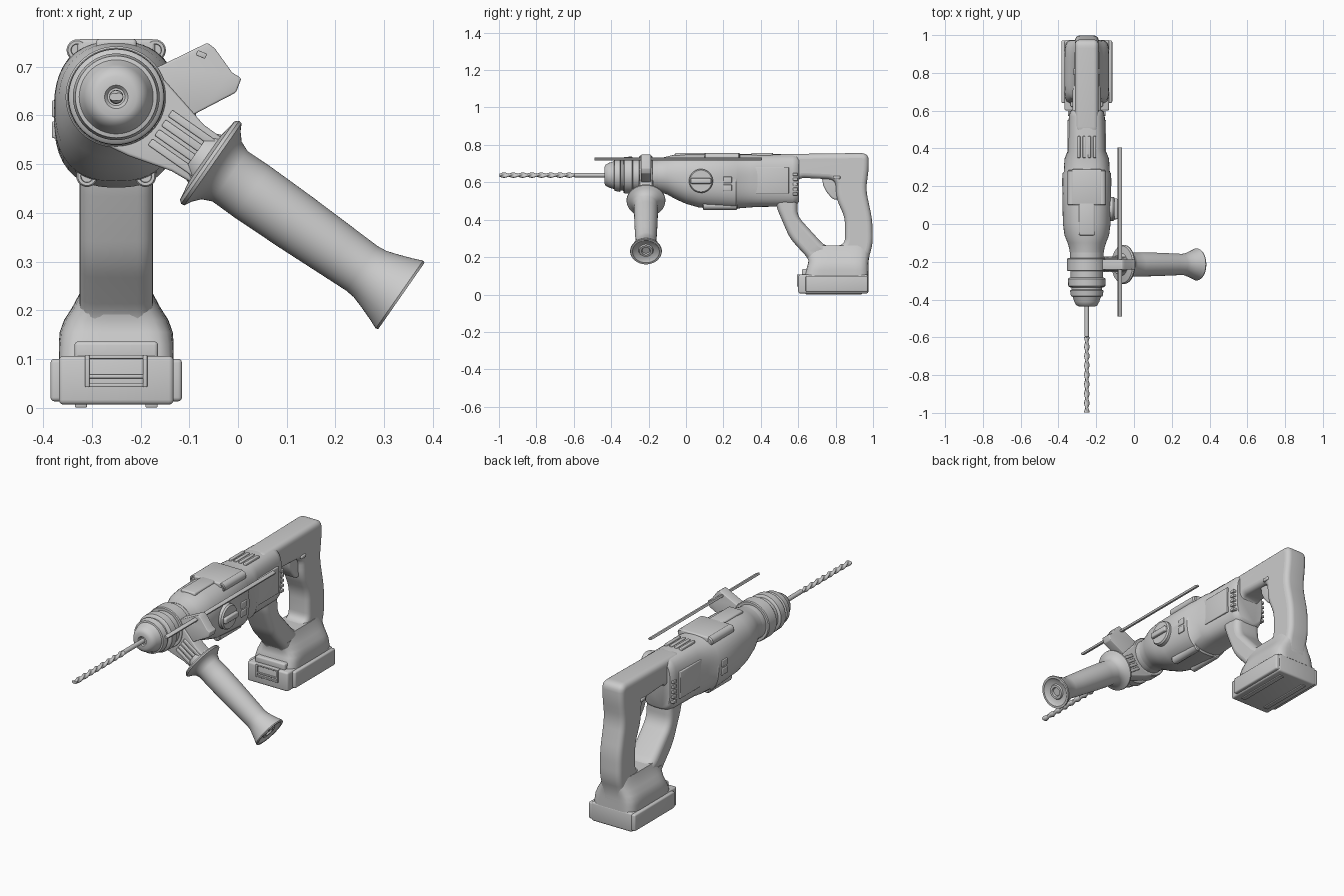
import bpy, bmesh
from math import sin, cos, pi, radians
from mathutils import Vector, Matrix

if "Cube" in bpy.data.objects:
    bpy.data.objects.remove(bpy.data.objects["Cube"])

CX, AZ = -0.25, 0.638          # tool axis


def finish(name, bm, angle=35):
    bmesh.ops.recalc_face_normals(bm, faces=bm.faces[:])
    me = bpy.data.meshes.new(name)
    bm.to_mesh(me)
    bm.free()
    return place(name, me, angle)


def place(name, me, angle=35):
    for p in me.polygons:
        p.use_smooth = True
    me.set_sharp_from_angle(angle=radians(angle))
    ob = bpy.data.objects.new(name, me)
    bpy.context.collection.objects.link(ob)
    return ob


def loft(name, rings, angle=35):
    bm = bmesh.new()
    vs = [[bm.verts.new(p) for p in r] for r in rings]
    n = len(vs[0])
    for a, b in zip(vs, vs[1:]):
        for i in range(n):
            j = (i + 1) % n
            bm.faces.new((a[i], a[j], b[j], b[i]))
    bm.faces.new(vs[0])
    bm.faces.new(vs[-1])
    return finish(name, bm, angle)


def lathe(name, origin, axis, prof, n=40):
    o, d = Vector(origin), Vector(axis).normalized()
    u = d.orthogonal().normalized()
    v = d.cross(u)
    return loft(name, [[o + d * t + (u * cos(2 * pi * i / n) + v * sin(2 * pi * i / n)) * r
                        for i in range(n)] for t, r in prof])


def superellipse(a, b, e, n=48):
    out = []
    for i in range(n):
        c, s = cos(2 * pi * i / n), sin(2 * pi * i / n)
        k = (abs(c) ** e + abs(s) ** e) ** (-1 / e)
        out.append((a * c * k, b * s * k))
    return out


def bevel(bm, w):
    if w:
        bmesh.ops.recalc_face_normals(bm, faces=bm.faces[:])
        es = [e for e in bm.edges if e.calc_face_angle(0) > 0.6]
        bmesh.ops.bevel(bm, geom=es, offset=w, segments=3, profile=0.5,
                        affect='EDGES', clamp_overlap=True)


def prism(name, pts, lo, hi, axis='y', w=0.006):
    """Polygon in XZ swept along y, or in YZ swept along x."""
    bm = bmesh.new()
    make = (lambda p, d: (p[0], d, p[1])) if axis == 'y' else (lambda p, d: (d, p[0], p[1]))
    a, b = ([bm.verts.new(make(p, d)) for p in pts] for d in (lo, hi))
    bm.faces.new(a)
    bm.faces.new(b)
    for i in range(len(pts)):
        j = (i + 1) % len(pts)
        bm.faces.new((a[i], a[j], b[j], b[i]))
    bevel(bm, w)
    return finish(name, bm)


def box(name, x0, x1, y0, y1, z0, z1, w=0.006):
    return prism(name, [(x0, z0), (x1, z0), (x1, z1), (x0, z1)], y0, y1, 'y', w)


def rounded(pts, d, seg=6):
    out, n = [], len(pts)
    for i in range(n):
        p, a, b = Vector(pts[i]), Vector(pts[i - 1]), Vector(pts[(i + 1) % n])
        s = p + (a - p).normalized() * min(d, 0.48 * (a - p).length)
        e = p + (b - p).normalized() * min(d, 0.48 * (b - p).length)
        for k in range(seg + 1):
            t = k / seg
            out.append(s * (1 - t) ** 2 + p * 2 * t * (1 - t) + e * t * t)
    return out


# drill bit: twisted flutes, then plain shank
bit = []
for k in range(121):
    y = -0.998 + 0.4 * k / 120
    ring = []
    for i in range(16):
        a = 2 * pi * i / 16
        r = 0.0145 * (1 - 0.5 * sin(a) ** 2)
        ring.append((CX + r * cos(a + k * 0.21), y, AZ + r * sin(a + k * 0.21)))
    bit.append(ring)
loft("drill_bit_flutes", bit, 50)
lathe("drill_bit_shank", (CX, -0.6, AZ), (0, 1, 0), [(0, .008), (.004, .0115), (.2, .0115)], 20)

# chuck and neck collar
lathe("chuck", (CX, 0, AZ), (0, 1, 0),
      [(-.43, .018), (-.437, .024), (-.437, .042), (-.43, .056), (-.412, .066), (-.39, .073),
       (-.384, .076), (-.382, .084), (-.352, .089), (-.348, .081), (-.337, .081), (-.333, .094),
       (-.328, .098), (-.29, .099), (-.285, .094), (-.283, .086), (-.1, .09)], 56)
lathe("handle_clamp_ring", (CX, 0, AZ), (0, 1, 0),
      [(-.25, .088), (-.25, .1), (-.245, .104), (-.185, .104), (-.18, .1), (-.18, .088)], 56)

# main housing: y, bottom, top, half width, squareness
rows = [(-.15, .548, .728, .09, 2), (-.125, .543, .732, .094, 2), (-.1, .535, .738, .102, 2.1),
        (-.06, .512, .748, .118, 2.2), (0, .485, .752, .126, 2.4), (.07, .465, .752, .128, 2.5),
        (.268, .452, .752, .128, 2.6), (.275, .46, .75, .122, 2.7), (.345, .466, .75, .118, 2.9),
        (.385, .468, .75, .102, 3.1), (.57, .472, .75, .095, 3.5), (.592, .48, .747, .09, 3.5),
        (.603, .495, .738, .08, 3.5)]
loft("main_housing", [[(CX + p, y, (b + t) / 2 + q) for p, q in superellipse(w, (t - b) / 2, e)]
                      for y, b, t, w, e in rows], 40)

# top cover with tongue, and the four screw lugs
box("top_cover", CX - .08, CX + .08, .1, .29, .70, .757, .008)
box("top_tongue", CX - .042, CX + .042, -.06, .12, .70, .757, .008)
lug = [(.008, .008), (.008, .012), (0, .013), (0, .019), (.004, .022), (.18, .022), (.186, .016)]
for s in (-1, 1):
    lathe("upper_screw_lug", (CX + s * .08, .1, .734), (0, 1, 0), lug, 24)
    lathe("lower_screw_lug", (CX + s * .06, .09, .475), (0, 1, 0), lug, 24)

# side pads, buttons and vents on both sides
for s in (-1, 1):
    def side(name, inner, outer, y0, y1, z0, z1, w=.004):
        a, b = sorted((CX + s * inner, CX + s * outer))
        box(name, a, b, y0, y1, z0, z1, w)
    side("motor_side_pad", .06, .103, .34, .55, .54, .68)
    for z in (.553, .596):
        side("side_button", .09, .132, .2, .245, z, z + .035)
    for k in range(5):
        side("side_vent_rib", .06, .1, .572, .598, .53 + .026 * k, .545 + .026 * k, .003)
for k in range(4):
    x = CX - .042 + .028 * k
    box("top_vent_rib", x - .008, x + .008, .35, .465, .72, .757, .004)

# mode selector dial on the right side
lathe("mode_dial", (CX + .1, .08, .607), (1, 0, 0), [(0, .064), (.04, .064), (.048, .058)], 40)
box("mode_dial_grip", CX + .13, CX + .164, .025, .135, .592, .622, .007)

# D-shaped rear handle, a filled outline with a hole
outer = [(.47, .75), (.975, .757), (.978, .68), (.962, .56), (.996, .40), (.999, .27), (.975, .19),
         (.975, .11), (.65, .11), (.665, .18), (.555, .30), (.48, .475)]
inner = [(.595, .625), (.80, .615), (.805, .51), (.85, .41), (.85, .265), (.745, .255), (.595, .42)]
cu = bpy.data.curves.new("outline", 'CURVE')
cu.dimensions, cu.fill_mode = '2D', 'BOTH'
cu.extrude, cu.bevel_depth, cu.bevel_resolution, cu.offset = .036, .027, 4, -.027
for pts, d in ((outer, .045), (inner, .04)):
    pts = rounded(pts, d)
    sp = cu.splines.new('POLY')
    sp.points.add(len(pts) - 1)
    sp.use_cyclic_u = True
    for q, p in zip(sp.points, pts):
        q.co = (p[0], p[1], 0, 1)
tmp = bpy.data.objects.new("outline", cu)
bpy.context.collection.objects.link(tmp)
dg = bpy.context.evaluated_depsgraph_get()
me = bpy.data.meshes.new_from_object(tmp.evaluated_get(dg))
bpy.data.objects.remove(tmp)
me.transform(Matrix(((0, 0, 1, 0), (1, 0, 0, 0), (0, 1, 0, 0), (0, 0, 0, 1))))
for v in me.vertices:            # front strut is a little wider than the grip
    k = max(0, min(1, (.8 - v.co.y) / .1)) * max(0, min(1, (.62 - v.co.z) / .1))
    v.co.x = CX + v.co.x * (1 + .2 * k)
place("rear_handle", me, 40)

# trigger and lock button
prism("trigger", [(.725, .64), (.733, .585), (.75, .55), (.775, .52), (.79, .507), (.83, .507), (.83, .64)],
      CX - .036, CX + .036, 'x', .01)
box("lock_button", CX - .07, CX + .07, .788, .825, .617, .634, .005)

# flared foot above the battery
foot = [(.262, .63, .98, .066, 4), (.235, .635, .985, .075, 4), (.205, .645, .98, .091, 4.5),
        (.18, .655, .976, .107, 5), (.155, .65, .975, .116, 6), (.13, .642, .975, .118, 7),
        (.1, .635, .975, .118, 8)]
loft("handle_foot", [[(CX + p, (a + b) / 2 + q, z) for p, q in superellipse(w, (b - a) / 2, e)]
                     for z, a, b, w, e in foot], 40)

# battery pack with side rails, latch and bottom feet
box("battery_pack", CX - .118, CX + .118, .6, .975, .006, .106, .01)
box("battery_upper_step", CX - .086, CX + .086, .62, .75, .09, .136, .008)
for s in (-1, 1):
    a, b = sorted((CX + s * .1, CX + s * .135))
    box("battery_rail", a, b, .64, .972, .013, .1, .008)
    a, b = sorted((CX + s * .06, CX + s * .085))
    box("battery_foot", a, b, .64, .94, 0, .02, .003)
    a, b = sorted((CX + s * .055, CX + s * .064))
    box("latch_side", a, b, .593, .62, .042, .108, .002)
for z in (.042, .06, .1):
    box("latch_bar", CX - .062, CX + .062, .594, .62, z, z + .008, .002)

# auxiliary handle, tilted down to the right
D = Vector((.583, 0, -.407)).normalized()
P = Vector((-D.z, 0, D.x))
HY = -.214


def tilt(pts):
    return [(CX + D.x * t + P.x * o, AZ + D.z * t + P.z * o) for t, o in pts]


lathe("side_handle", (CX, HY, AZ), D,
      [(.2, .05), (.222, .06), (.228, .098), (.235, .104), (.242, .103), (.25, .088), (.264, .072),
       (.285, .063), (.34, .064), (.45, .062), (.56, .058), (.615, .056), (.635, .058), (.66, .066),
       (.69, .077), (.709, .085), (.714, .083), (.714, .072), (.706, .062), (.702, .04), (.71, .036),
       (.71, .024), (.702, .02)], 48)
prism("side_handle_arm", tilt([(.0, .1), (.06, .085), (.18, .056), (.24, .055), (.24, -.055),
                               (.18, -.06), (.09, -.085), (0, -.1)]), HY - .034, HY + .034, 'y', .006)
for o in (-.036, -.012, .012, .036):
    prism("arm_rib", tilt([(.11, o - .008), (.222, o - .008), (.222, o + .008), (.11, o + .008)]),
          HY - .041, HY + .041, 'y', .003)

# depth stop holder and rod
prism("depth_stop_holder", [(-.2, .685), (-.155, .704), (-.063, .749), (-.048, .738), (-.012, .688),
                            (.007, .676), (-.004, .647), (-.075, .61), (-.15, .57)],
      HY - .027, HY + .027, 'y', .004)
prism("depth_stop_rod", [(-.087, .724), (-.082, .734), (-.063, .726), (-.068, .716)], -.49, .405, 'y', .002)
